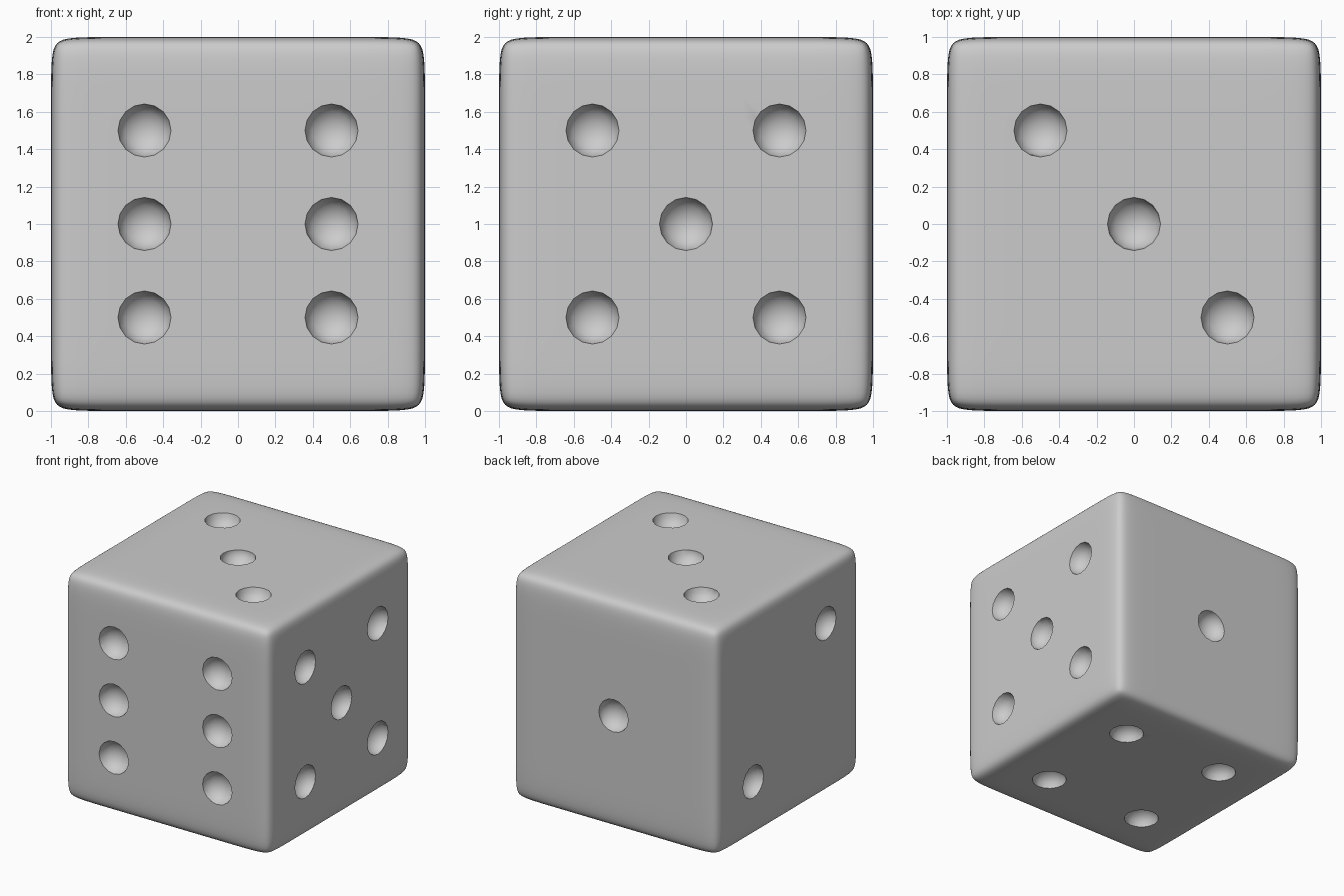
import bpy, bmesh
from mathutils import Vector, Matrix

if "Cube" in bpy.data.objects:
    bpy.data.objects.remove(bpy.data.objects["Cube"])

# Die body: cube with support loops near each edge, softened by subdivision
S = 0.8
bm = bmesh.new()
bmesh.ops.create_cube(bm, size=2)
for axis in range(3):
    for d in (-S, S):
        n = Vector((0, 0, 0))
        n[axis] = 1
        bmesh.ops.bisect_plane(bm, geom=bm.verts[:] + bm.edges[:] + bm.faces[:],
                               plane_co=n * d, plane_no=n)
bmesh.ops.translate(bm, verts=bm.verts, vec=(0, 0, 1))
mesh = bpy.data.meshes.new("die_body")
bm.to_mesh(mesh)
bm.free()
die = bpy.data.objects.new("die_body", mesh)
bpy.context.collection.objects.link(die)
sub = die.modifiers.new("round_edges", 'SUBSURF')
sub.levels = sub.render_levels = 3

# Pip layouts: face normal, horizontal axis, vertical axis, pip positions
P = 0.5
X, Y, Z = Vector((1, 0, 0)), Vector((0, 1, 0)), Vector((0, 0, 1))
corners = [(a, b) for a in (-P, P) for b in (-P, P)]
layouts = [
    (-Y, X, Z, corners + [(-P, 0), (P, 0)]),
    (X, Y, Z, corners + [(0, 0)]),
    (Z, X, Y, [(-P, P), (0, 0), (P, -P)]),
    (Y, X, Z, [(0, 0)]),
    (-X, Y, Z, [(-P, P), (P, -P)]),
    (-Z, X, Y, corners),
]

# Pip cutter: one sphere per pip, poles along the face normal
bm = bmesh.new()
for n, u, v, spots in layouts:
    rot = Z.rotation_difference(n).to_matrix().to_4x4()
    for a, b in spots:
        pos = Matrix.Translation(Z + n + u * a + v * b)
        bmesh.ops.create_uvsphere(bm, u_segments=16, v_segments=8, radius=0.142,
                                  matrix=pos @ rot @ Matrix.Diagonal((1, 1, 0.8, 1)))
mesh = bpy.data.meshes.new("pip_cutter")
bm.to_mesh(mesh)
bm.free()
cutter = bpy.data.objects.new("pip_cutter", mesh)
bpy.context.collection.objects.link(cutter)
cutter.hide_render = True
cutter.hide_set(True)

cut = die.modifiers.new("pips", 'BOOLEAN')
cut.operation = 'DIFFERENCE'
cut.solver = 'EXACT'
cut.object = cutter

# Smooth shading with crisp pip rims
bpy.context.view_layer.objects.active = die
die.select_set(True)
bpy.ops.object.modifier_apply(modifier="round_edges")
bpy.ops.object.modifier_apply(modifier="pips")
bpy.ops.object.shade_smooth_by_angle(angle=0.6)
bpy.data.objects.remove(cutter)
